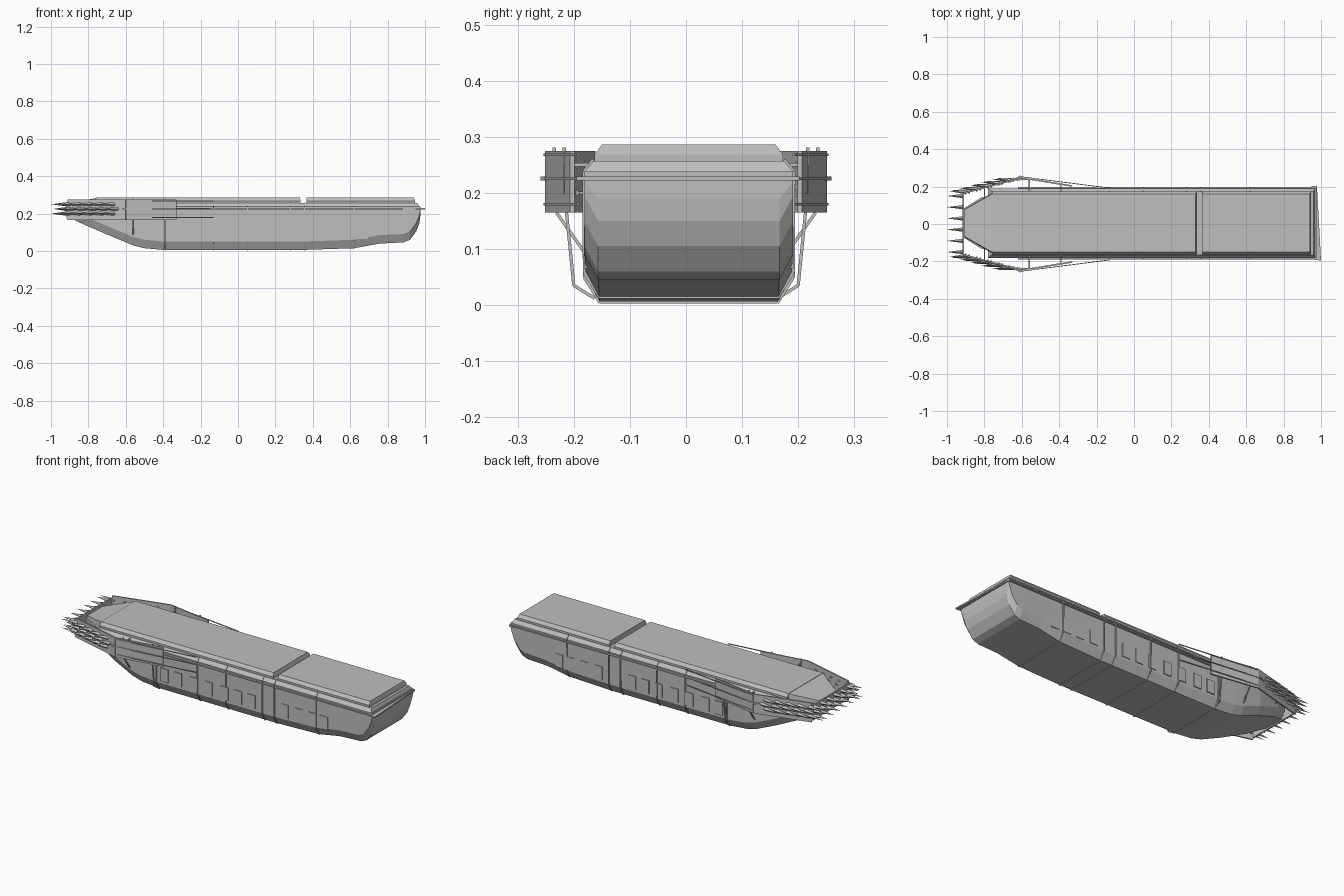
import bpy, bmesh, math
from mathutils import Vector

if "Cube" in bpy.data.objects:
    bpy.data.objects.remove(bpy.data.objects["Cube"])

grey = bpy.data.materials.new("plain_grey")
grey.diffuse_color = (0.52, 0.52, 0.52, 1)
grey.use_nodes = True
grey.node_tree.nodes["Principled BSDF"].inputs["Base Color"].default_value = grey.diffuse_color
YC = 0.005  # hull sits very slightly off the centre line


def finish(name, bm):
    bmesh.ops.remove_doubles(bm, verts=bm.verts, dist=1e-5)
    bmesh.ops.recalc_face_normals(bm, faces=bm.faces)
    me = bpy.data.meshes.new(name)
    bm.to_mesh(me)
    bm.free()
    me.materials.append(grey)
    ob = bpy.data.objects.new(name, me)
    bpy.context.collection.objects.link(ob)
    return ob


def loft(bm, rings):
    """Skin a list of equal-length closed rings and cap both ends."""
    vs = [[bm.verts.new(p) for p in r] for r in rings]
    n = len(vs[0])
    for a, b in zip(vs, vs[1:]):
        for i in range(n):
            j = (i + 1) % n
            bm.faces.new((a[i], a[j], b[j], b[i]))
    bm.faces.new(vs[0])
    bm.faces.new(vs[-1])


def frustum(bm, lo, hi):
    """lo / hi = (x0, x1, half_width, z)"""
    loft(bm, [[(x0, YC - w, z), (x1, YC - w, z), (x1, YC + w, z), (x0, YC + w, z)]
              for x0, x1, w, z in (lo, hi)])


def box(bm, x0, x1, y0, y1, z0, z1):
    loft(bm, [[(x0, y0, z), (x1, y0, z), (x1, y1, z), (x0, y1, z)] for z in (z0, z1)])


def bar(bm, a, b, r, sides=4):
    """Thin straight bar between two points."""
    a, b = Vector(a), Vector(b)
    q = (b - a).to_track_quat('Z', 'Y')
    offs = [q @ Vector((r * math.cos(t), r * math.sin(t), 0))
            for t in (2 * math.pi * (i + .5) / sides for i in range(sides))]
    loft(bm, [[p + o for o in offs] for p in (a, b)])


def plate(bm, p, q, z0, z1, t=0.008):
    """Upright flat plate along the line p-q seen from above."""
    p, q = Vector(p), Vector(q)
    n = Vector((p.y - q.y, q.x - p.x)).normalized() * t / 2
    c = [p + n, q + n, q - n, p - n]
    loft(bm, [[(v.x, v.y, z) for v in c] for z in (z0, z1)])


def spike(bm, base, direction, length, r):
    d = Vector(direction).normalized()
    q = d.to_track_quat('Z', 'Y')
    vs = [bm.verts.new(Vector(base) + q @ Vector((r * math.cos(t), r * math.sin(t), 0)))
          for t in (i * math.pi / 2 for i in range(4))]
    tip = bm.verts.new(Vector(base) + d * length)
    for i in range(4):
        bm.faces.new((vs[i], vs[(i + 1) % 4], tip))
    bm.faces.new(vs)


# Hull: stations are (x, bottom z, side half width)
stations = [(-0.915, 0.185, 0.075), (-0.82, 0.14, 0.135), (-0.68, 0.08, 0.168),
            (-0.56, 0.03, 0.178), (-0.50, 0.015, 0.18), (-0.40, 0.006, 0.181),
            (0.35, 0.006, 0.183), (0.62, 0.015, 0.184), (0.76, 0.04, 0.185),
            (0.885, 0.046, 0.186), (0.92, 0.06, 0.186), (0.953, 0.105, 0.186),
            (0.97, 0.15, 0.186), (0.975, 0.19, 0.186)]
rings = []
for x, zb, w in stations:
    zc = min(zb + 0.045, 0.22)
    half = [(w - 0.024, zb), (w, zc), (w, 0.238)]
    rings.append([(x, YC - y, z) for y, z in half] + [(x, YC + y, z) for y, z in reversed(half)])
bm = bmesh.new()
loft(bm, rings)
finish("hull", bm)

# Roof: shoulder step and two slabs divided by a gap
bm = bmesh.new()
frustum(bm, (-0.78, 0.968, 0.186, 0.238), (-0.76, 0.96, 0.17, 0.257))
finish("roof_shoulder", bm)
for name, x0, x1 in (("front_roof_slab", -0.76, 0.335), ("rear_roof_slab", 0.365, 0.945)):
    bm = bmesh.new()
    frustum(bm, (x0, x1, 0.168, 0.257), (x0, x1, 0.168, 0.268))
    frustum(bm, (x0, x1, 0.168, 0.268), (x0, x1 - 0.005, 0.155, 0.286))
    finish(name, bm)

# Sloping bow deck
bm = bmesh.new()
loft(bm, [[(-0.76, YC - 0.16, 0.235), (-0.76, YC + 0.16, 0.235),
           (-0.76, YC + 0.155, 0.284), (-0.76, YC - 0.155, 0.284)],
          [(-0.905, YC - 0.075, 0.235), (-0.905, YC + 0.075, 0.235),
           (-0.905, YC + 0.072, 0.25), (-0.905, YC - 0.072, 0.25)]])
finish("bow_deck", bm)

# Side ledges and the rear lip
bm = bmesh.new()
for s in (-1, 1):
    y = [YC + s * 0.18, YC + s * 0.194]
    box(bm, -0.62, 0.975, min(y), max(y), 0.222, 0.229)
loft(bm, [[(0.95, -0.19, z), (1.0, -0.195, z), (0.978, 0.202, z), (0.95, 0.202, z)]
          for z in (0.222, 0.229)])
finish("side_ledge", bm)

# Rib bands wrapped around the hull
bm = bmesh.new()
for x, zb in ((-0.39, 0.006), (-0.13, 0.006), (0.05, 0.006), (0.28, 0.006),
              (0.355, 0.006), (0.62, 0.015)):
    pts = [(0.158, zb - 0.002), (0.186, zb + 0.043), (0.187, 0.238), (0.170, 0.259)]
    for s in (-1, 1):
        for a, b in zip(pts, pts[1:]):
            bar(bm, (x, YC + s * a[0], a[1]), (x, YC + s * b[0], b[1]), 0.004)
    bar(bm, (x, YC - 0.158, zb), (x, YC + 0.158, zb), 0.004)
finish("hull_ribs", bm)

# Window panels on both sides
bm = bmesh.new()
for x in (-0.34, -0.255, -0.155, -0.06, 0.04, 0.125, 0.21, 0.42, 0.51, 0.595, 0.67):
    for s in (-1, 1):
        y = [YC + s * 0.18, YC + s * 0.187]
        box(bm, x - 0.024, x + 0.024, min(y), max(y), 0.065, 0.14)
finish("window_panels", bm)

# Outrigger armour plates, their struts and stays
bm = bmesh.new()
st = bmesh.new()
for s in (-1, 1):
    a, b, c = (-0.91, s * 0.165), (-0.60, s * 0.247), (-0.33, s * 0.203)
    plate(bm, a, b, 0.165, 0.275)
    plate(bm, b, c, 0.165, 0.275)
    # long stays back to the hull and outer corner fins
    for z in (0.18, 0.225, 0.268):
        bar(st, (-0.60, s * 0.252, z), (-0.13, s * 0.192, z), 0.003)
    loft(st, [[(-0.66, s * 0.23, z), (-0.61, s * 0.259, z), (-0.55, s * 0.238, z)]
              for z in (0.222, 0.229)])
    # bent uprights
    for x, yo in ((-0.39, 0.217), (-0.56, 0.235)):
        pts = [(0.163, 0.012), (0.2, 0.035), (yo - 0.004, 0.165), (yo, 0.281)]
        if x < -0.5:
            pts = [(0.178, 0.09), (yo - 0.004, 0.165), (yo, 0.281)]
        for p, q in zip(pts, pts[1:]):
            bar(st, (x, s * p[0], p[1]), (x, s * q[0], q[1]), 0.004)
        bar(st, (x, s * 0.17, 0.25), (x, s * yo, 0.25), 0.004)
    # braces from the bow to the armour
    bar(st, (-0.80, s * 0.13, 0.2), (-0.80, s * 0.19, 0.2), 0.004)
finish("side_armour", bm)
finish("armour_struts", st)

# Front ram plate
bm = bmesh.new()
plate(bm, (-0.913, -0.165), (-0.913, 0.165), 0.175, 0.262)
finish("ram_plate", bm)

# Spikes on the ram plate and along the slanted side armour
bm = bmesh.new()
for k, z in enumerate((0.2, 0.225, 0.25)):
    for i in range(6):
        y = -0.15 + i * 0.06
        spike(bm, (-0.912, y, z), (-1, 0, 0), 0.088 if k != 1 else 0.075, 0.012)
    for s in (-1, 1):
        for i in range(5):
            t = 0.05 + i * 0.19 + (0.06 if k == 1 else 0)
            spike(bm, (-0.91 + 0.31 * t, s * (0.165 + 0.082 * t), z),
                  (-1, s * 0.08, 0), 0.1, 0.011)
finish("spikes", bm)
